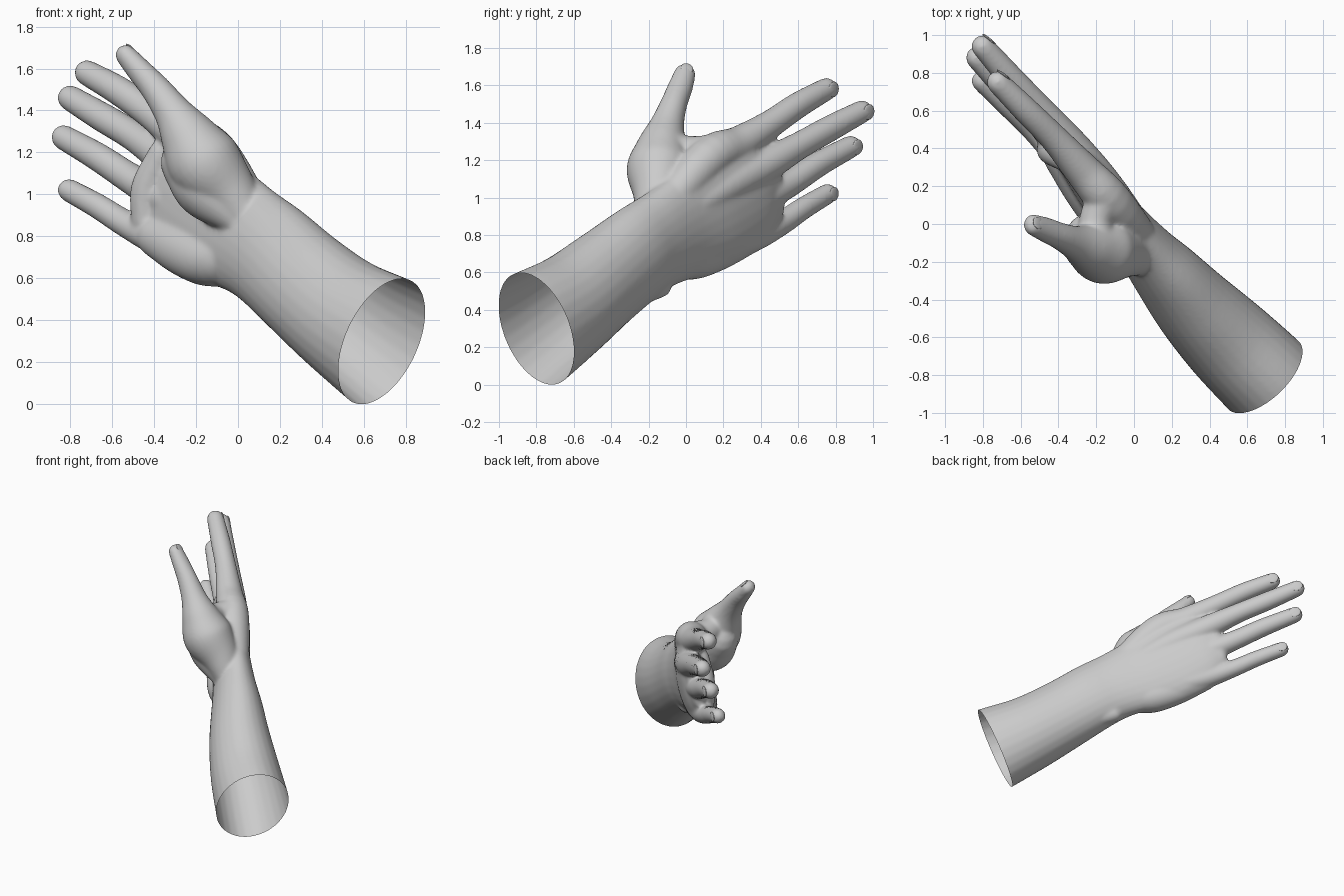
import bpy, bmesh, math
from mathutils import Vector, Matrix

cube = bpy.data.objects.get("Cube")
if cube:
    bpy.data.objects.remove(cube, do_unlink=True)

skin = bpy.data.materials.new("light_grey")
skin.use_nodes = True
grey = (0.6, 0.6, 0.6, 1)
skin.diffuse_color = grey
skin.node_tree.nodes["Principled BSDF"].inputs["Base Color"].default_value = grey

BACK = Vector((0.68, 0.73, -0.07)).normalized()   # back of the hand faces this way
THUMB_BACK = Vector((0.8, 0.2, 0.5)).normalized()
ARM = Vector((-0.65, 0.65, 0.39)).normalized()
SIDES = 28


def smooth_rows(rows, steps=5):
    """Catmull-Rom through rows of (x, y, z, half width, half depth)."""
    p = [Vector(r if len(r) == 5 else (*r, r[3])) for r in rows]
    p = [2 * p[0] - p[1]] + p + [2 * p[-1] - p[-2]]
    out = []
    for a, b, c, d in zip(p, p[1:], p[2:], p[3:]):
        for i in range(steps):
            t = i / steps
            out.append(0.5 * (2 * b + t * (c - a) + t * t * (2 * a - 5 * b + 4 * c - d)
                              + t ** 3 * (3 * b - a - 3 * c + d)))
    return out + [p[-2]]


def loft(bm, rows, back=BACK):
    """Elliptical tube with rounded ends, closed so that parts can be fused."""
    path = smooth_rows(rows)
    pos = [r.xyz for r in path]
    rings = []
    for i, r in enumerate(path):
        t = (pos[min(i + 1, len(pos) - 1)] - pos[max(i - 1, 0)]).normalized()
        side = t.cross(back).normalized()
        rings.append((pos[i], t, side, side.cross(t), r[3], r[4]))

    def cap(ring, sign):
        c, t, s, n, a, b = ring
        angles = [math.radians(k) for k in (25, 50, 70, 85)]
        return [(c + sign * t * min(a, b) * math.sin(k), t, s, n,
                 a * math.cos(k), b * math.cos(k)) for k in angles]

    rings = cap(rings[0], -1)[::-1] + rings + cap(rings[-1], 1)
    loops = []
    for c, t, s, n, a, b in rings:
        turn = [math.tau * k / SIDES for k in range(SIDES)]
        loops.append([bm.verts.new(c + s * a * math.cos(k) + n * b * math.sin(k)) for k in turn])
    for lo, hi in zip(loops, loops[1:]):
        for k in range(SIDES):
            j = (k + 1) % SIDES
            bm.faces.new((lo[k], lo[j], hi[j], hi[k]))
    bm.faces.new(loops[0][::-1])
    bm.faces.new(loops[-1])


def add_object(name, bm):
    mesh = bpy.data.meshes.new(name)
    bm.to_mesh(mesh)
    bm.free()
    mesh.materials.append(skin)
    mesh.shade_smooth()
    ob = bpy.data.objects.new(name, mesh)
    bpy.context.collection.objects.link(ob)
    return ob


bm = bmesh.new()

# Forearm, wrist and flat of the palm
RIM = Vector((0.685, -0.80, 0.30))
loft(bm, [(0.79, -0.91, 0.235, 0.34, 0.265), (*RIM, 0.327, 0.26),
          (0.50, -0.62, 0.42, 0.29, 0.247), (0.325, -0.44, 0.562, 0.272, 0.218),
          (0.175, -0.265, 0.695, 0.267, 0.182), (0.065, -0.14, 0.775, 0.268, 0.152),
          (-0.07, 0.02, 0.86, 0.295, 0.128), (-0.20, 0.20, 0.95, 0.32, 0.113),
          (-0.32, 0.36, 1.03, 0.285, 0.09), (-0.40, 0.45, 1.08, 0.22, 0.065)])

# Fingers: knuckle to tip, each continued back into the palm as a hand bone
fingers = {
    "index": [(0.09, -0.15, 0.9, 0.09), (-0.12, 0.11, 1.2, 0.115), (-0.27, 0.28, 1.285, 0.097),
              (-0.42, 0.45, 1.392, 0.076), (-0.57, 0.6, 1.495, 0.07), (-0.72, 0.75, 1.58, 0.061)],
    "middle": [(0.06, -0.08, 0.88, 0.08), (-0.15, 0.19, 1.05, 0.1), (-0.32, 0.40, 1.16, 0.094),
               (-0.49, 0.60, 1.275, 0.074), (-0.65, 0.77, 1.37, 0.07), (-0.80, 0.94, 1.46, 0.061)],
    "ring": [(0.03, -0.06, 0.8, 0.08), (-0.2, 0.2, 0.91, 0.09), (-0.36, 0.38, 0.99, 0.09),
             (-0.51, 0.55, 1.075, 0.074), (-0.67, 0.71, 1.18, 0.068), (-0.831, 0.88, 1.272, 0.06)],
    "little": [(0.0, -0.08, 0.72, 0.08), (-0.22, 0.18, 0.75, 0.09), (-0.38, 0.35, 0.79, 0.083),
               (-0.53, 0.5, 0.858, 0.066), (-0.67, 0.63, 0.945, 0.06), (-0.806, 0.756, 1.02, 0.055)],
}
for rows in fingers.values():
    loft(bm, rows)

# Thumb with the ball at its base
thumb = [(0.08, -0.19, 0.84, 0.08), (-0.04, -0.15, 1.01, 0.135), (-0.16, -0.14, 1.15, 0.178),
         (-0.24, -0.125, 1.28, 0.135), (-0.31, -0.1, 1.39, 0.092), (-0.39, -0.065, 1.5, 0.072),
         (-0.47, -0.03, 1.59, 0.067, 0.06), (-0.535, -0.005, 1.664, 0.058, 0.05)]
loft(bm, thumb, THUMB_BACK)

# Fleshy pad of the thumb on the palm, and web to the index finger
loft(bm, [(0.0, -0.18, 0.88, 0.08), (-0.14, -0.12, 1.02, 0.15), (-0.23, -0.08, 1.15, 0.14)])
loft(bm, [(-0.2, -0.08, 1.25, 0.1), (-0.2, 0.02, 1.24, 0.09), (-0.16, 0.12, 1.235, 0.1)],
     Vector((0, 0, 1)))

# Heel of the palm on the little finger side
loft(bm, [(0.04, -0.14, 0.72, 0.09), (-0.11, 0.0, 0.685, 0.125, 0.12),
          (-0.25, 0.16, 0.73, 0.125, 0.11), (-0.4, 0.35, 0.8, 0.095, 0.08)])

# Pads of the palm below the fingers
loft(bm, [(-0.36, 0.34, 1.2, 0.065), (-0.43, 0.39, 1.03, 0.08), (-0.44, 0.4, 0.87, 0.07)])

# Bony bump at the outside of the wrist
loft(bm, [(0.16, -0.22, 0.505, 0.07), (0.08, -0.14, 0.53, 0.065)])

# Webs that join neighbouring fingers
names = list(fingers)
for one, two in zip(names, names[1:]):
    a, b = (Vector(fingers[n][2][:3]) for n in (one, two))
    loft(bm, [(*a, 0.05), (*((a + b) / 2), 0.06), (*b, 0.05)])

bmesh.ops.recalc_face_normals(bm, faces=bm.faces)
hand = add_object("hand_and_forearm", bm)

# Fuse the parts into one soft skin
remesh = hand.modifiers.new("fuse", "REMESH")
remesh.mode = "VOXEL"
remesh.voxel_size = 0.011
soften = hand.modifiers.new("soften", "SMOOTH")
soften.factor = 0.5
soften.iterations = 12
bpy.context.view_layer.update()
fused = bpy.data.meshes.new_from_object(
    hand.evaluated_get(bpy.context.evaluated_depsgraph_get()))
hand.modifiers.clear()

# Cut the forearm open
bm = bmesh.new()
bm.from_mesh(fused)
bmesh.ops.bisect_plane(bm, geom=bm.verts[:] + bm.edges[:] + bm.faces[:],
                       plane_co=RIM, plane_no=ARM, clear_inner=True)
bm.to_mesh(hand.data)
bm.free()
bpy.data.meshes.remove(fused)
hand.data.shade_smooth()

# Nails: thin shells lying almost flush on the finger ends
for name, rows, back in ([(n, r, BACK) for n, r in fingers.items()]
                         + [("thumb", thumb, THUMB_BACK)]):
    tip, before = Vector(rows[-1][:3]), Vector(rows[-2][:3])
    radius = rows[-1][-1]
    t = (tip - before).normalized()
    side = t.cross(back).normalized()
    n = side.cross(t)
    t, n = (t - n * 0.12).normalized(), (n + t * 0.12).normalized()
    frame = Matrix((t, side, n)).transposed().to_4x4()
    frame.translation = tip + n * radius * 0.8
    bm = bmesh.new()
    bmesh.ops.create_uvsphere(bm, u_segments=20, v_segments=10, radius=1)
    size = Matrix.Diagonal((radius * 0.75, radius * 0.68, radius * 0.15, 1))
    bmesh.ops.transform(bm, matrix=frame @ size, verts=bm.verts)
    bmesh.ops.recalc_face_normals(bm, faces=bm.faces)
    add_object(name + "_nail", bm)
